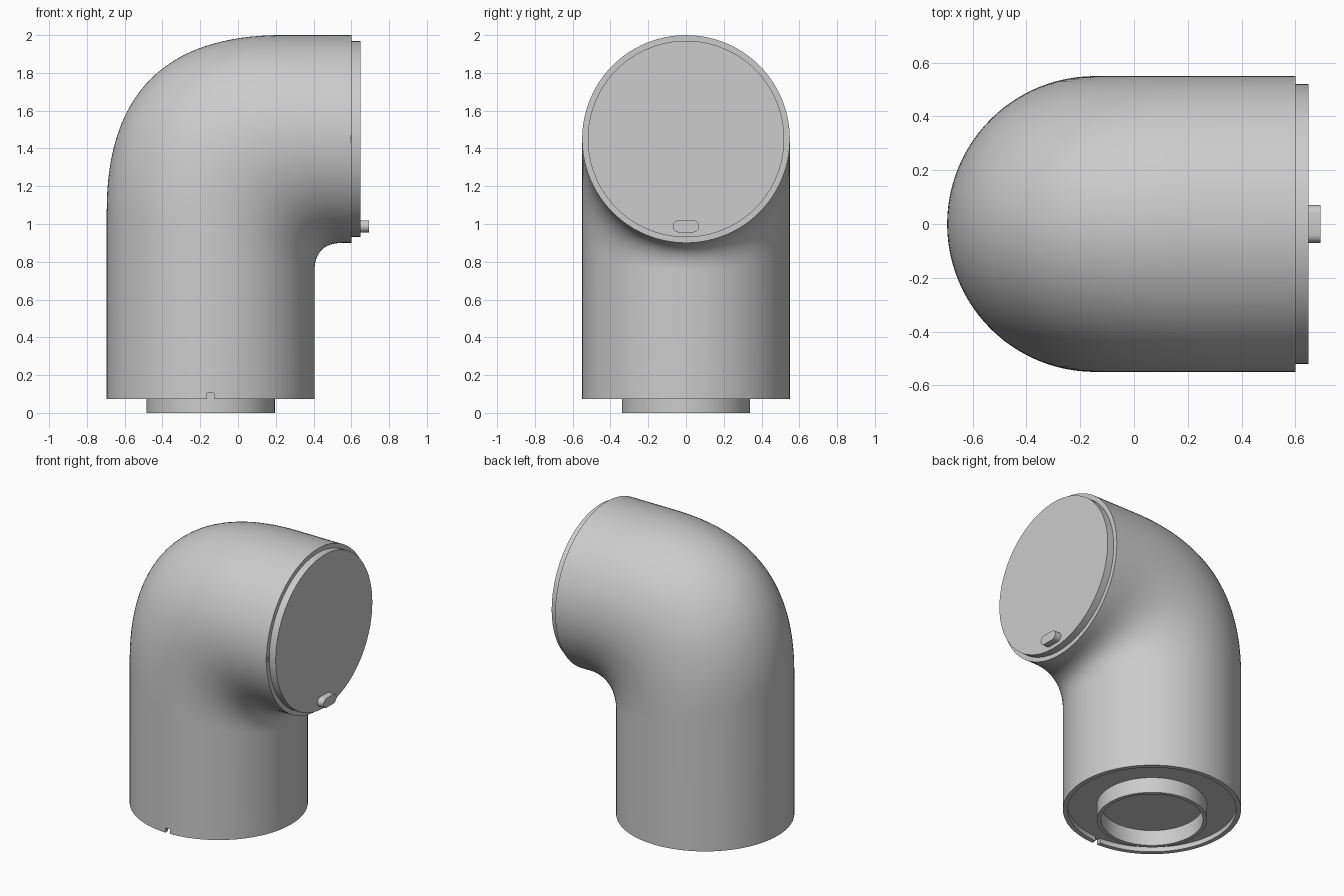
import bpy, bmesh, math
from mathutils import Vector

if "Cube" in bpy.data.objects:
    bpy.data.objects.remove(bpy.data.objects["Cube"])

N = 96                      # segments around the pipe
R, LIP = 0.55, 0.52         # pipe radius, inset radius
AX, AZ = -0.145, 1.45       # vertical axis x, horizontal axis z
BOTTOM, END = 0.073, 0.6    # open ends of the elbow
ANG = [2 * math.pi * i / N for i in range(N)]


def upright(r, z):
    return [(AX - r * math.cos(a), r * math.sin(a), z) for a in ANG]


def level(r, x):
    return [(x, r * math.sin(a), AZ + r * math.cos(a)) for a in ANG]


def skin(name, rings, cap=True, loop=False):
    bm = bmesh.new()
    rows = [[bm.verts.new(p) for p in ring] for ring in rings]
    pairs = list(zip(rows, rows[1:])) + ([(rows[-1], rows[0])] if loop else [])
    for a, b in pairs:
        for i in range(len(a)):
            j = (i + 1) % len(a)
            bm.faces.new((a[i], a[j], b[j], b[i]))
    if cap:
        bm.faces.new(rows[0])
        bm.faces.new(rows[-1])
    bmesh.ops.recalc_face_normals(bm, faces=bm.faces)
    mesh = bpy.data.meshes.new(name)
    bm.to_mesh(mesh)
    bm.free()
    ob = bpy.data.objects.new(name, mesh)
    bpy.context.collection.objects.link(ob)
    return ob


def smooth(ob):
    bpy.ops.object.select_all(action='DESELECT')
    ob.select_set(True)
    bpy.context.view_layer.objects.active = ob
    bpy.ops.object.shade_smooth_by_angle(angle=math.radians(30))


def bend(t):
    # each strip is an L rounded by a curve, tight inside and wide outside
    ring = []
    for a in ANG:
        c = math.cos(a)
        leg = 0.54 + 0.39 * c
        corner = Vector((AX - R * c, R * math.sin(a), AZ + R * c))
        ring.append(corner + Vector((t * t * leg, 0, -(1 - t) ** 2 * leg)))
    return ring


# elbow body with a recessed underside and an inset round lip
STEPS = 32
rings = [upright(LIP, 0.105), upright(LIP, BOTTOM), upright(R, BOTTOM)]
rings += [bend(i / STEPS) for i in range(STEPS + 1)]
rings += [level(R, END), level(LIP, END), level(LIP, 0.648)]
body = skin("elbow_body", rings)

# small alignment notches at both ends
for name, loc, size in (
        ("bottom_notch_cutter", (AX, -0.55, 0.08), (0.036, 0.08, 0.05)),
        ("end_notch_cutter", (0.61, -0.56, AZ), (0.03, 0.06, 0.036))):
    bpy.ops.mesh.primitive_cube_add(size=1, location=loc)
    cutter = bpy.context.object
    cutter.name = name
    cutter.scale = size
    cutter.hide_render = True
    mod = body.modifiers.new(name, 'BOOLEAN')
    mod.operation, mod.object, mod.solver = 'DIFFERENCE', cutter, 'EXACT'
    bpy.context.view_layer.objects.active = body
    bpy.ops.object.modifier_apply(modifier=mod.name)
    bpy.data.objects.remove(cutter)
smooth(body)

# hollow neck under the body
neck = skin("bottom_neck", [upright(0.34, 0), upright(0.34, 0.11),
                            upright(0.315, 0.11), upright(0.315, 0)],
            cap=False, loop=True)
smooth(neck)

# rounded tab on the end face
def tab_ring(x):
    pts = []
    for k in range(32):
        a = 2 * math.pi * (k + 0.5) / 32
        side = 1 if math.cos(a) > 0 else -1
        pts.append((x, side * 0.038 + 0.032 * math.cos(a),
                    0.988 + 0.032 * math.sin(a)))
    return pts

tab = skin("latch_tab", [tab_ring(0.64), tab_ring(0.693)])
smooth(tab)
